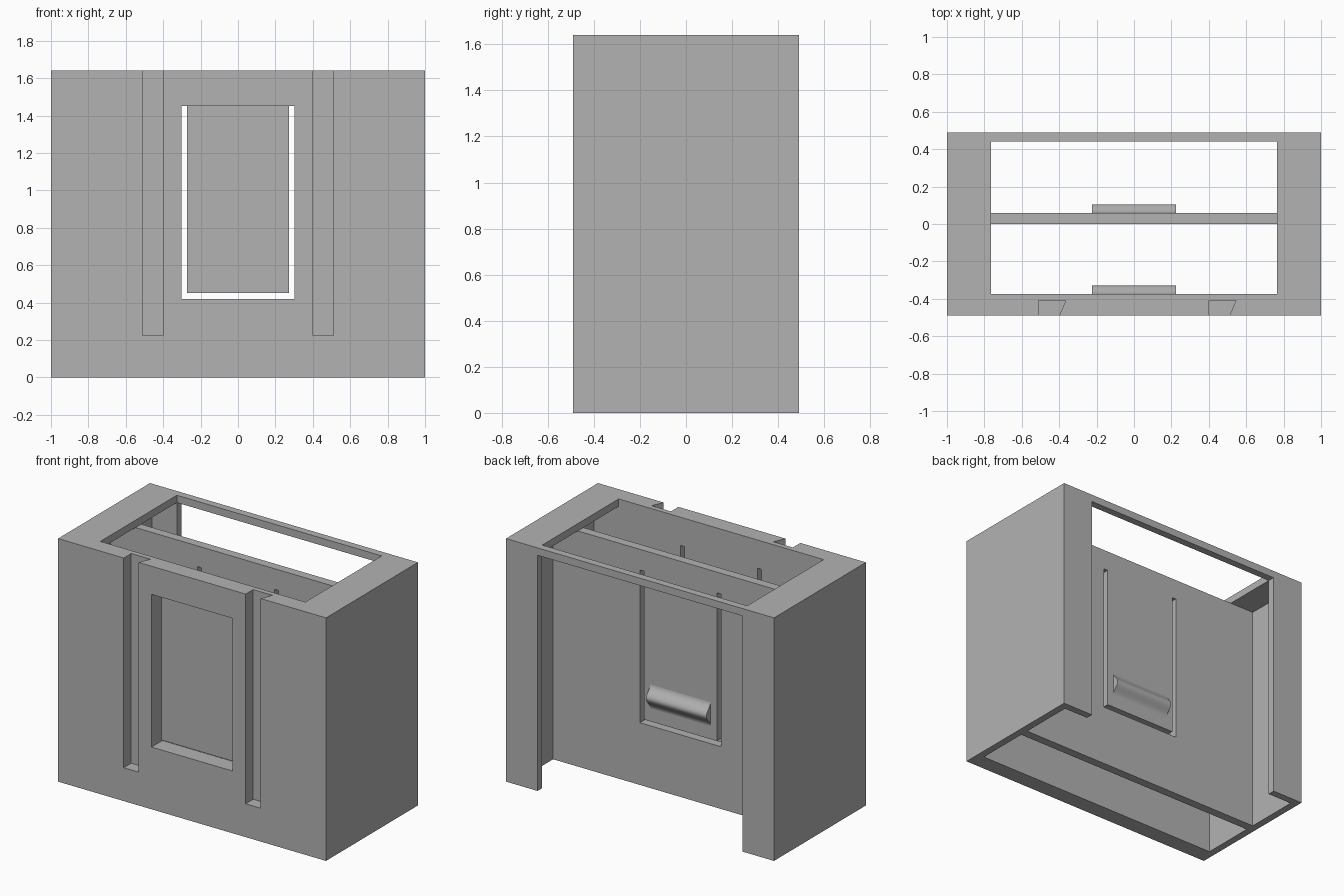
import bpy, bmesh, math

if "Cube" in bpy.data.objects:
    bpy.data.objects.remove(bpy.data.objects["Cube"], do_unlink=True)

grey = bpy.data.materials.new("plain_grey")
grey.use_nodes = True
colour = (0.45, 0.45, 0.45, 1)
grey.diffuse_color = colour
for node in grey.node_tree.nodes:
    if node.type == "BSDF_PRINCIPLED":
        node.inputs["Base Color"].default_value = colour


def prism(name, outline, start, end, axis="z"):
    """Extrude a flat outline along one axis."""
    place = {"x": lambda a, b, t: (t, a, b),
             "y": lambda a, b, t: (a, t, b),
             "z": lambda a, b, t: (a, b, t)}[axis]
    bm = bmesh.new()
    low = [bm.verts.new(place(a, b, start)) for a, b in outline]
    high = [bm.verts.new(place(a, b, end)) for a, b in outline]
    bm.faces.new(low)
    bm.faces.new(high)
    for i in range(len(low)):
        j = (i + 1) % len(low)
        bm.faces.new((low[i], low[j], high[j], high[i]))
    bmesh.ops.recalc_face_normals(bm, faces=bm.faces)
    mesh = bpy.data.meshes.new(name)
    bm.to_mesh(mesh)
    bm.free()
    mesh.materials.append(grey)
    obj = bpy.data.objects.new(name, mesh)
    bpy.context.collection.objects.link(obj)
    return obj


def block(name, half_width, y0, y1, z0, z1):
    w = half_width
    return prism(name, [(-w, y0), (w, y0), (w, y1), (-w, y1)], z0, z1)


def carve(target, cutter):
    cutter.hide_render = True
    mod = target.modifiers.new("carve", "BOOLEAN")
    mod.operation = "DIFFERENCE"
    mod.solver = "EXACT"
    mod.object = cutter
    bpy.ops.object.select_all(action="DESELECT")
    bpy.context.view_layer.objects.active = target
    target.select_set(True)
    bpy.ops.object.modifier_apply(modifier=mod.name)
    bpy.data.objects.remove(cutter, do_unlink=True)


TOP, ROOF = 1.64, 1.59            # outer top and underside of the top plate
FRONT, FRONT_BACK = -0.49, -0.375  # front wall
MID, MID_BACK = 0.0, 0.06          # partition
INNER, OPEN = 0.95, 0.765          # half widths of chambers and openings

housing = block("housing", 1, FRONT, 0.49, 0, TOP)

# Two chambers open at the bottom, an open back, and the top opening
carve(housing, block("front_chamber", INNER, FRONT_BACK, MID, -0.1, ROOF))
carve(housing, block("rear_chamber", INNER, MID_BACK, 0.44, -0.1, ROOF))
carve(housing, block("back_opening", OPEN, 0.4, 0.6, -0.1, ROOF))
carve(housing, block("top_opening", OPEN, FRONT_BACK, 0.44, ROOF, 1.8))

# Dovetail slots in the front wall
for x in (-0.51, 0.40):
    slot = [(x, -0.53), (x + 0.0925, -0.53), (x + 0.145, -0.41), (x, -0.41)]
    carve(housing, prism("dovetail_slot", slot, 0.225, 1.8))

# Front window recess, then the U-shaped gap that frees both flaps
carve(housing, block("window_recess", 0.302, -0.6, -0.425, 0.42, 1.45))
gap = [(-0.302, 1.45), (-0.302, 0.42), (0.302, 0.42), (0.302, 1.45),
       (0.272, 1.45), (0.272, 0.45), (-0.272, 0.45), (-0.272, 1.45)]
carve(housing, prism("flap_gap", gap, -0.6, 0.2, "y"))

# Rounded catch ridge on the back of each flap
STEPS = 14
for name, y in (("front_catch", FRONT_BACK), ("rear_catch", MID_BACK)):
    curve = [(y - 0.005, 0.54)]
    for i in range(STEPS + 1):
        t = 2 * i / STEPS - 1
        curve.append((y + 0.0225 * (1 + math.cos(math.pi * t)), 0.62 + 0.08 * t))
    curve.append((y - 0.005, 0.70))
    catch = prism(name, curve, -0.225, 0.225, "x")
    bpy.ops.object.select_all(action="DESELECT")
    bpy.context.view_layer.objects.active = catch
    catch.select_set(True)
    bpy.ops.object.shade_smooth_by_angle(angle=math.radians(35))
